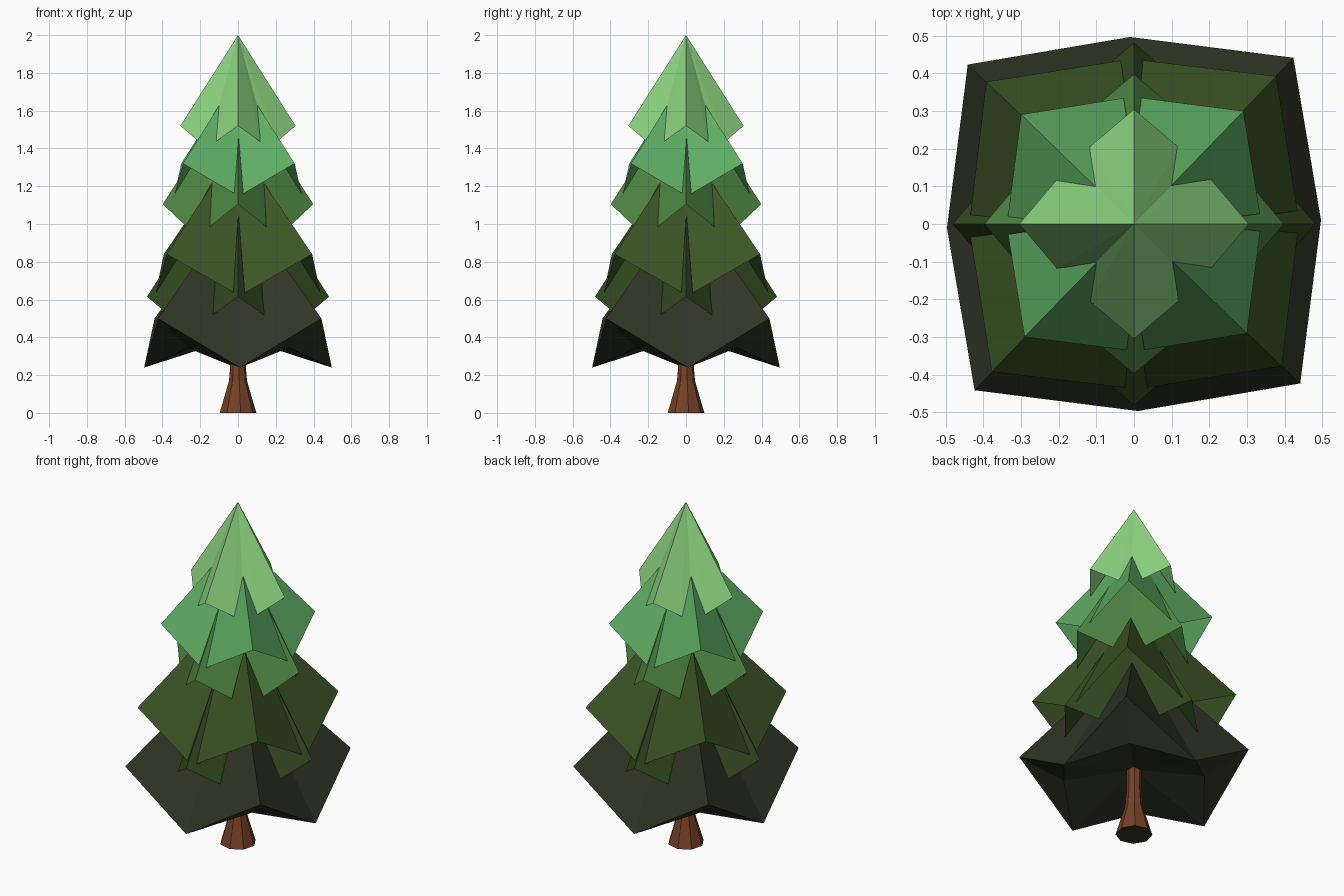
import bpy, bmesh, math

if "Cube" in bpy.data.objects:
    bpy.data.objects.remove(bpy.data.objects["Cube"])

def mat(name, rgb):
    lin = [(c / 255 / 12.92) if c < 11 else ((c / 255 + 0.055) / 1.055) ** 2.4 for c in rgb]
    m = bpy.data.materials.new(name)
    m.diffuse_color = (*lin, 1)
    m.use_nodes = True
    m.node_tree.nodes["Principled BSDF"].inputs["Base Color"].default_value = m.diffuse_color
    return m

def polar(r, deg, z):
    a = math.radians(deg)
    return (r * math.cos(a), r * math.sin(a), z)

def finish(bm, name, mats):
    bmesh.ops.recalc_face_normals(bm, faces=bm.faces)
    me = bpy.data.meshes.new(name)
    bm.to_mesh(me)
    bm.free()
    for m in mats:
        me.materials.append(m)
    ob = bpy.data.objects.new(name, me)
    bpy.context.collection.objects.link(ob)
    return ob

def tier(name, material, apex, start, tip, low, notch, centre, inner=None):
    """Four-armed pointed skirt of needles.
    tip, notch: (radius, z); low: (angle from tip, radius, z) or None."""
    bm = bmesh.new()
    top = bm.verts.new((0, 0, apex))
    bottom = bm.verts.new((0, 0, centre))
    ring, under = [], []
    for k in range(4):
        a = start + 90 * k
        pts = [polar(tip[0], a, tip[1])]
        if low:
            pts.append(polar(low[1], a + low[0], low[2]))
        pts.append(polar(notch[0], a + 45, notch[1]))
        if low:
            pts.append(polar(low[1], a + 90 - low[0], low[2]))
        vs = [bm.verts.new(p) for p in pts]
        ring += vs
        # optional lip set in below each raised tip
        under += ([bm.verts.new(polar(inner[0], a, inner[1]))] + vs[1:]) if inner else vs
    n = len(ring)
    for i in range(n):
        j = (i + 1) % n
        bm.faces.new((top, ring[i], ring[j]))
        bm.faces.new((bottom, under[j], under[i]))
        if inner:
            bm.faces.new(list(dict.fromkeys((ring[i], under[i], under[j], ring[j]))))
    return finish(bm, name, [material])

black_green = mat("blackish green", (47, 53, 37))
deep_olive = mat("deep olive", (50, 73, 31))
olive = mat("olive green", (59, 84, 36))
mid_green = mat("mid green", (79, 136, 68))
fresh_green = mat("fresh green", (94, 172, 99))
pale_green = mat("pale green", (142, 214, 129))
bark = mat("bark brown", (118, 65, 37))

# needle tiers, bottom to top; odd ones point to the diagonals
tier("needles_1", black_green, 1.12, 46.2, (0.612, 0.50), None, (0.497, 0.24), 0.40, (0.375, 0.345))
tier("needles_2", deep_olive, 1.37, 0, (0.482, 0.615), (21.1, 0.388, 0.515), (0.20, 0.82), 1.15)
tier("needles_3", olive, 1.42, 46.1, (0.545, 0.84), (41.5, 0.436, 0.635), (0.21, 1.04), 1.33)
tier("needles_4", mid_green, 1.73, 0, (0.398, 1.105), (28.9, 0.31, 0.985), (0.194, 1.22), 1.55)
tier("needles_5", fresh_green, 1.79, 45.9, (0.418, 1.32), (41.2, 0.336, 1.16), (0.17, 1.47), 1.70)
tier("needles_6", pale_green, 2.0, 0, (0.305, 1.52), (29.9, 0.2365, 1.435), (0.15, 1.61), 1.85)

# flared trunk with a dark foot
bm = bmesh.new()
rings = []
for r, z in ((0.098, 0), (0.048, 0.17), (0.041, 0.26), (0.041, 0.5)):
    rings.append([bm.verts.new(polar(r, 45 * k + 8, z)) for k in range(8)])
for lo, hi in zip(rings, rings[1:]):
    for k in range(8):
        bm.faces.new((lo[k], lo[(k + 1) % 8], hi[(k + 1) % 8], hi[k]))
foot = bm.faces.new(rings[0])
foot.material_index = 1
bm.faces.new(rings[-1])
finish(bm, "trunk", [bark, black_green])
